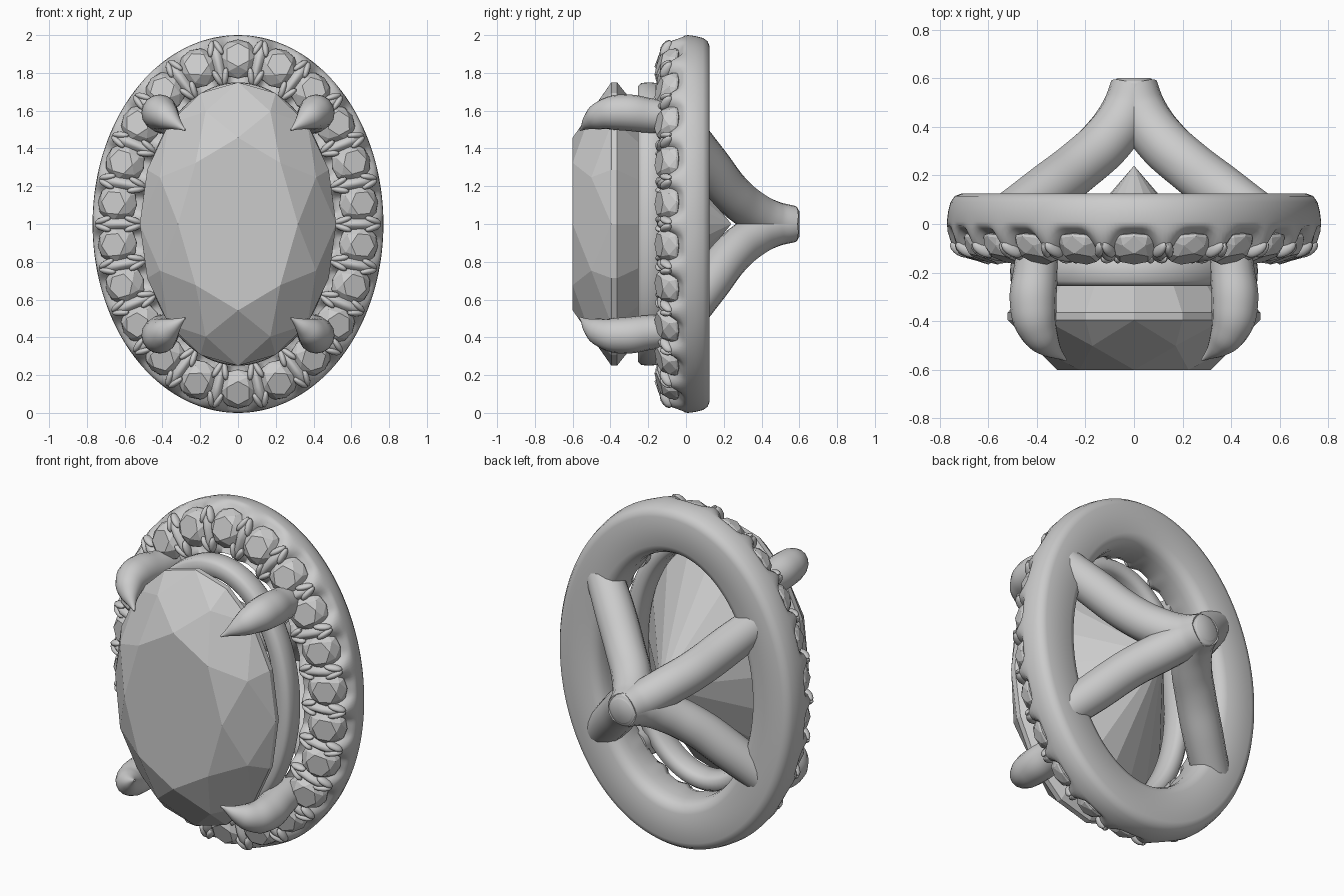
import bpy, bmesh, math
from mathutils import Matrix, Vector

cube = bpy.data.objects.get("Cube")
if cube:
    bpy.data.objects.remove(cube, do_unlink=True)

grey = bpy.data.materials.new("light_grey")
grey.use_nodes = True
GREY = (0.6, 0.6, 0.6, 1)
grey.diffuse_color = GREY
grey.node_tree.nodes["Principled BSDF"].inputs["Base Color"].default_value = GREY

MID = 1.0          # height of the centre of the piece
STONES = 22        # small stones around the halo
STEPS = 16         # halo segments per stone


def finish(name, bm, smooth=True, sharp=50):
    bmesh.ops.recalc_face_normals(bm, faces=bm.faces)
    mesh = bpy.data.meshes.new(name)
    bm.to_mesh(mesh)
    bm.free()
    mesh.materials.append(grey)
    if smooth:
        mesh.shade_smooth()
        mesh.set_sharp_from_angle(angle=math.radians(sharp))
    obj = bpy.data.objects.new(name, mesh)
    bpy.context.collection.objects.link(obj)
    return obj


def oval(a, b, count):
    """Evenly spaced points on an upright oval, with outward directions."""
    fine = 4000
    pts = [Vector((a * math.sin(math.tau * i / fine), 0, b * math.cos(math.tau * i / fine)))
           for i in range(fine + 1)]
    total = sum((pts[i + 1] - pts[i]).length for i in range(fine))
    result, run = [], 0.0
    for i in range(fine):
        if len(result) < count and run >= total * len(result) / count - 1e-9:
            p = pts[i]
            n = Vector((p.x / a ** 2, 0, p.z / b ** 2)).normalized()
            result.append((p + Vector((0, 0, MID)), n))
        run += (pts[i + 1] - pts[i]).length
    return result


def sweep(name, path, profile, scallop=0.0):
    """Sweep a closed (offset, y) profile; scallop dips the front at each stone."""
    bm = bmesh.new()
    rings = []
    for i, (p, n) in enumerate(path):
        dip = scallop * (1 - abs(math.sin(math.pi * i / STEPS)) ** 5)
        ring = []
        for o, y in profile:
            front = min(1, max(0, -y / 0.1))
            inside = 0.35 if o < -0.13 else 1
            ring.append(bm.verts.new(p + n * o + Vector((0, y + dip * front * inside, 0))))
        rings.append(ring)
    k = len(profile)
    for i, ring in enumerate(rings):
        nxt = rings[(i + 1) % len(rings)]
        for j in range(k):
            bm.faces.new((ring[j], ring[(j + 1) % k], nxt[(j + 1) % k], nxt[j]))
    return finish(name, bm, sharp=100)


def cut_stone(bm, matrix, n, rx, ry, crown, girdle, depth):
    """Brilliant cut: table, star, kite and girdle facets, pointed pavilion."""
    def ring(count, shift, scale, z):
        return [bm.verts.new(matrix @ Vector((rx * scale * math.sin(math.tau * (i + shift) / count),
                                              ry * scale * math.cos(math.tau * (i + shift) / count), z)))
                for i in range(count)]
    table = ring(n, 0, 0.61, crown)
    mid = ring(n, 0.5, 0.86, crown * 0.52)
    top = ring(2 * n, 0, 1, 0)
    low = ring(2 * n, 0, 1, -girdle)
    tip = bm.verts.new(matrix @ Vector((0, 0, -depth)))
    bm.faces.new(table)
    for i in range(n):
        j = (i + 1) % n
        bm.faces.new((table[i], table[j], mid[i]))
        bm.faces.new((table[i], mid[i], top[2 * i], mid[i - 1]))
        bm.faces.new((mid[i], top[2 * i], top[2 * i + 1]))
        bm.faces.new((mid[i], top[2 * i + 1], top[2 * j]))
    for i in range(2 * n):
        j = (i + 1) % (2 * n)
        bm.faces.new((top[i], top[j], low[j], low[i]))
        bm.faces.new((low[i], low[j], tip))


def frame(x, y, z, origin):
    m = Matrix((x, y, z)).transposed().to_4x4()
    m.translation = origin
    return m


def tube(name, points, sx=1, sz=1):
    """Tapered round bar through (x, y, height from centre, radius) points."""
    curve = bpy.data.curves.new(name, 'CURVE')
    curve.dimensions = '3D'
    curve.bevel_depth = 1.0
    curve.bevel_resolution = 6
    curve.resolution_u = 8
    curve.use_fill_caps = True
    spline = curve.splines.new('BEZIER')
    spline.radius_interpolation = 'CARDINAL'
    spline.bezier_points.add(len(points) - 1)
    for bp, (x, y, z, r) in zip(spline.bezier_points, points):
        bp.co = (x * sx, y, MID + z * sz)
        bp.radius = r
        bp.handle_left_type = bp.handle_right_type = 'AUTO'
    temp = bpy.data.objects.new(name + "_path", curve)
    bpy.context.collection.objects.link(temp)
    dg = bpy.context.evaluated_depsgraph_get()
    mesh = bpy.data.meshes.new_from_object(temp.evaluated_get(dg))
    bm = bmesh.new()
    bm.from_mesh(mesh)
    bmesh.ops.remove_doubles(bm, verts=bm.verts, dist=0.0005)
    bpy.data.objects.remove(temp, do_unlink=True)
    bpy.data.meshes.remove(mesh)
    return finish(name, bm)


# Halo ring with scalloped front
HALO = [(-.16, .04), (-.152, .08), (-.135, .108), (-.1, .125), (.065, .125), (.092, .115),
        (.11, .09), (.12, .05), (.125, .01), (.122, -.03), (.108, -.075), (.085, -.11),
        (.045, -.14), (0, -.152), (-.07, -.155), (-.115, -.145), (-.145, -.125), (-.16, -.08)]
halo_path = oval(.645, .875, STONES * STEPS)
sweep("halo_ring", halo_path, HALO, scallop=0.075)

# Rail under the large stone
RAIL = [(-.05, -.24), (-.035, -.255), (.03, -.255), (.047, -.235), (.05, -.19), (.045, -.145),
        (.025, -.12), (-.025, -.12), (-.045, -.145), (-.05, -.19)]
sweep("gallery_rail", oval(.46, .70, 128), RAIL)

# Large oval stone
FORWARD = Vector((0, -1, 0))
bm = bmesh.new()
cut_stone(bm, frame(Vector((1, 0, 0)), Vector((0, 0, 1)), FORWARD, (0, -.395, MID)),
          8, .52, .75, .205, .03, .635)
finish("large_stone", bm, smooth=False)

# Small stones, tilted outward
bm = bmesh.new()
TILT = math.radians(20)
for p, n in halo_path[::STEPS]:
    axis = FORWARD * math.cos(TILT) + n * math.sin(TILT)
    side = FORWARD.cross(n).normalized()
    cut_stone(bm, frame(side, axis.cross(side), axis, p + Vector((0, -.088, 0))),
              6, .108, .108, .06, .012, .08)
finish("halo_stones", bm, smooth=False)

# Pairs of small claws between the stones, outside and inside
bm = bmesh.new()
for p, n in halo_path[STEPS // 2::STEPS]:
    side = FORWARD.cross(n).normalized()
    for offset, y, slope in ((.07, -.105, .6), (-.09, -.135, -.2)):
        for splay in (-1, 1):
            length = (n - FORWARD * slope + side * splay * .35 * math.copysign(1, -offset)).normalized()
            across = FORWARD.cross(length).normalized()
            m = frame(length, across, length.cross(across),
                      p + n * offset + side * splay * .02 + Vector((0, y, 0)))
            bmesh.ops.create_uvsphere(bm, u_segments=12, v_segments=8, radius=1,
                                      matrix=m @ Matrix.Diagonal((.05, .018, .026, 1)))
finish("halo_claws", bm)

# Four prongs over the large stone and four struts at the back
PRONG = [(.39, -.06, .56, .085), (.405, -.2, .575, .092), (.415, -.32, .59, .096),
         (.4, -.42, .583, .084), (.355, -.495, .55, .054), (.28, -.56, .497, .005)]
STRUT = [(0, .56, 0, .098), (.035, .455, .02, .105), (.11, .345, .075, .108),
         (.225, .24, .165, .108), (.37, .13, .31, .108), (.52, .025, .46, .1)]
for sx, side in ((1, "left"), (-1, "right")):
    for sz, level in ((1, "upper"), (-1, "lower")):
        tube(f"prong_{level}_{side}", PRONG, sx, sz)
        tube(f"strut_{level}_{side}", STRUT, sx, sz)

# Post where the struts meet
tube("back_post", [(0, .4, 0, .1), (0, .5, 0, .103), (0, .56, 0, .1),
                   (0, .588, 0, .09), (0, .6, 0, .068)])
